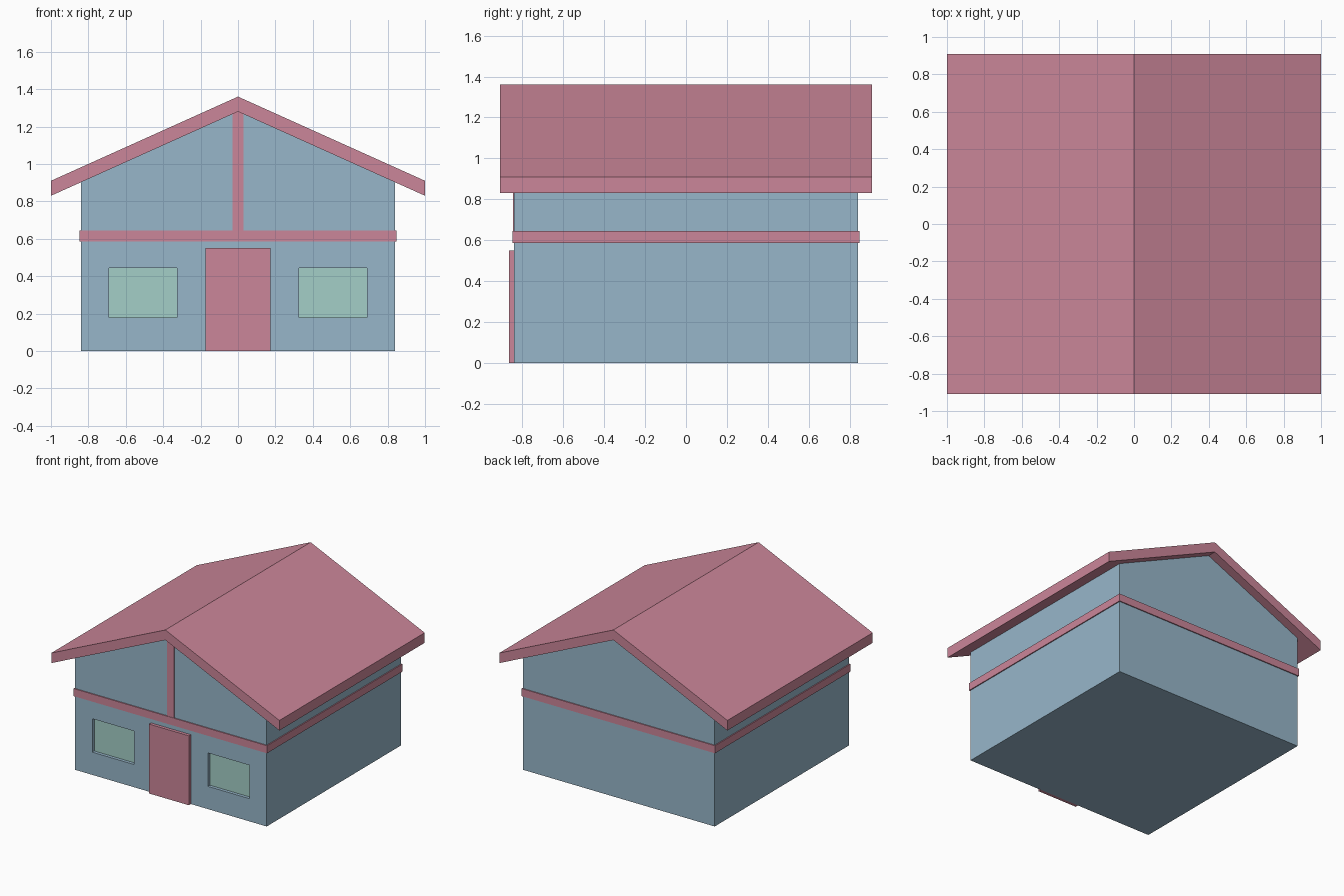
import bpy, bmesh

if "Cube" in bpy.data.objects:
    bpy.data.objects.remove(bpy.data.objects["Cube"])


def material(name, rgb):
    m = bpy.data.materials.new(name)
    m.diffuse_color = (*rgb, 1)
    m.use_nodes = True
    m.node_tree.nodes["Principled BSDF"].inputs["Base Color"].default_value = m.diffuse_color
    return m


PINK = material("pink_trim", (0.60, 0.24, 0.32))
BLUE = material("blue_wall", (0.31, 0.47, 0.59))
GLASS = material("green_glass", (0.37, 0.62, 0.57))


def prism(name, profile, y0, y1, mat):
    """Extrude an (x, z) outline from y0 to y1."""
    bm = bmesh.new()
    face = bm.faces.new([bm.verts.new((x, y0, z)) for x, z in profile])
    ext = bmesh.ops.extrude_face_region(bm, geom=[face])
    verts = [v for v in ext["geom"] if isinstance(v, bmesh.types.BMVert)]
    bmesh.ops.translate(bm, verts=verts, vec=(0, y1 - y0, 0))
    bmesh.ops.recalc_face_normals(bm, faces=bm.faces)
    mesh = bpy.data.meshes.new(name)
    bm.to_mesh(mesh)
    bm.free()
    mesh.materials.append(mat)
    ob = bpy.data.objects.new(name, mesh)
    bpy.context.collection.objects.link(ob)
    return ob


def box(name, x0, x1, y0, y1, z0, z1, mat):
    return prism(name, [(x0, z0), (x1, z0), (x1, z1), (x0, z1)], y0, y1, mat)


W = 0.84                    # half width and depth of the walls
RIDGE, SLOPE = 1.28, 0.45   # underside of the roof
eave = RIDGE - W * SLOPE

# House body with gabled ends
walls = prism("walls", [(-W, 0), (W, 0), (W, eave), (0, RIDGE), (-W, eave)],
              -W, W, BLUE)

# Recessed windows
for side, name in ((-1, "left"), (1, "right")):
    x0, x1 = sorted((side * 0.325, side * 0.69))
    cutter = box(name + "_window_cutter", x0, x1, -W - 0.1, -W + 0.03,
                 0.18, 0.445, BLUE)
    cutter.hide_render = True
    cutter.hide_set(True)
    cut = walls.modifiers.new(name + "_window", "BOOLEAN")
    cut.operation = "DIFFERENCE"
    cut.solver = "EXACT"
    cut.object = cutter
    box(name + "_window_glass", x0, x1, -W + 0.025, -W + 0.035,
        0.18, 0.445, GLASS)

# Roof slab, open V profile
prism("roof", [(-1, 0.91), (-1, 0.83), (0, RIDGE), (1, 0.83), (1, 0.91),
               (0, 1.36)], -0.91, 0.91, PINK)

# Band around the house, front gable post and door
B = W + 0.008
box("wall_band", -B, B, -B, B, 0.585, 0.645, PINK)
prism("gable_post", [(-0.03, 0.64), (0.03, 0.64), (0.03, RIDGE - 0.03 * SLOPE),
                     (0, RIDGE), (-0.03, RIDGE - 0.03 * SLOPE)],
      -W - 0.005, -W + 0.01, PINK)
box("door", -0.175, 0.175, -0.865, -W + 0.005, 0, 0.55, PINK)
